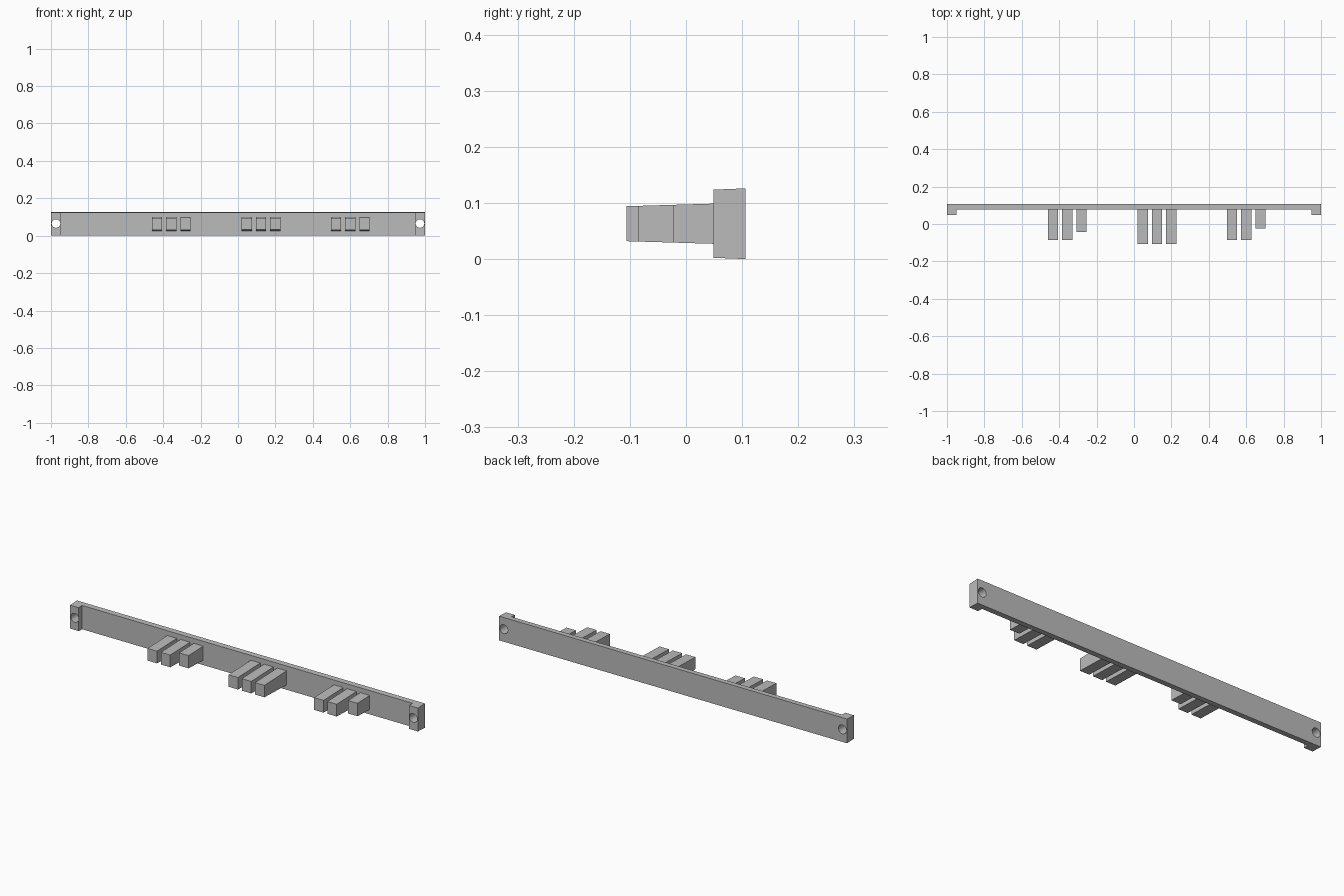
import bpy, bmesh, math

cube = bpy.data.objects.get("Cube")
if cube:
    bpy.data.objects.remove(cube, do_unlink=True)

grey = bpy.data.materials.new("plain grey")
grey.use_nodes = True
grey.diffuse_color = (0.5, 0.5, 0.5, 1)
grey.node_tree.nodes["Principled BSDF"].inputs["Base Color"].default_value = (0.5, 0.5, 0.5, 1)

MID = 0.063      # height of the centre line
BACK = 0.106     # rear face
FACE = 0.077     # front face of the bar


def drafted_prism(name, outline, half_height, draft):
    """Raise an xy outline; its height grows towards the back by the draft."""
    bm = bmesh.new()
    rings = []
    for side in (-1, 1):
        rings.append([bm.verts.new((x, y, MID + side * (half_height + draft * (y - BACK))))
                      for x, y in outline])
    low, high = rings
    n = len(outline)
    bm.faces.new(low[::-1])
    bm.faces.new(high)
    for i in range(n):
        j = (i + 1) % n
        bm.faces.new((low[i], low[j], high[j], high[i]))
    bmesh.ops.recalc_face_normals(bm, faces=bm.faces)
    mesh = bpy.data.meshes.new(name)
    bm.to_mesh(mesh)
    bm.free()
    obj = bpy.data.objects.new(name, mesh)
    bpy.context.collection.objects.link(obj)
    mesh.materials.append(grey)
    return obj


# Long bar with a mounting foot at each end
half = [(1, BACK), (1, 0.049), (0.95, 0.049), (0.95, FACE)]
outline = half + [(-x, y) for x, y in reversed(half)]
bar = drafted_prism("mounting_bar", outline[::-1], 0.063, 0.04)

# Screw holes through the feet
for side, label in ((1, "left"), (-1, "right")):
    bpy.ops.mesh.primitive_cylinder_add(vertices=24, radius=0.023, depth=0.3,
                                        location=(side * 0.973, 0.08, MID + 0.002),
                                        rotation=(math.pi / 2, 0, 0))
    cutter = bpy.context.object
    cutter.name = label + "_hole_cutter"
    cutter.data.materials.append(grey)
    cut = bar.modifiers.new(label + "_screw_hole", "BOOLEAN")
    cut.operation = "DIFFERENCE"
    cut.solver = "EXACT"
    cut.object = cutter
    bpy.context.view_layer.objects.active = bar
    bpy.ops.object.modifier_apply(modifier=cut.name)
    bpy.data.objects.remove(cutter, do_unlink=True)

bpy.ops.object.select_all(action="DESELECT")
bar.select_set(True)
bpy.context.view_layer.objects.active = bar
bpy.ops.object.shade_smooth_by_angle(angle=math.radians(30))

# Three groups of three pegs: start of the group and front of each peg
groups = {
    "right": (-0.46, (-0.085, -0.085, -0.043)),
    "middle": (0.02, (-0.106, -0.106, -0.106)),
    "left": (0.497, (-0.085, -0.085, -0.023)),
}
for label, (start, fronts) in groups.items():
    for i, front in enumerate(fronts):
        x0 = start + i * 0.076
        x1 = x0 + 0.054
        drafted_prism(f"{label}_peg_{i + 1}",
                      [(x0, front), (x1, front), (x1, FACE + 0.004), (x0, FACE + 0.004)],
                      0.0375, 0.03)
